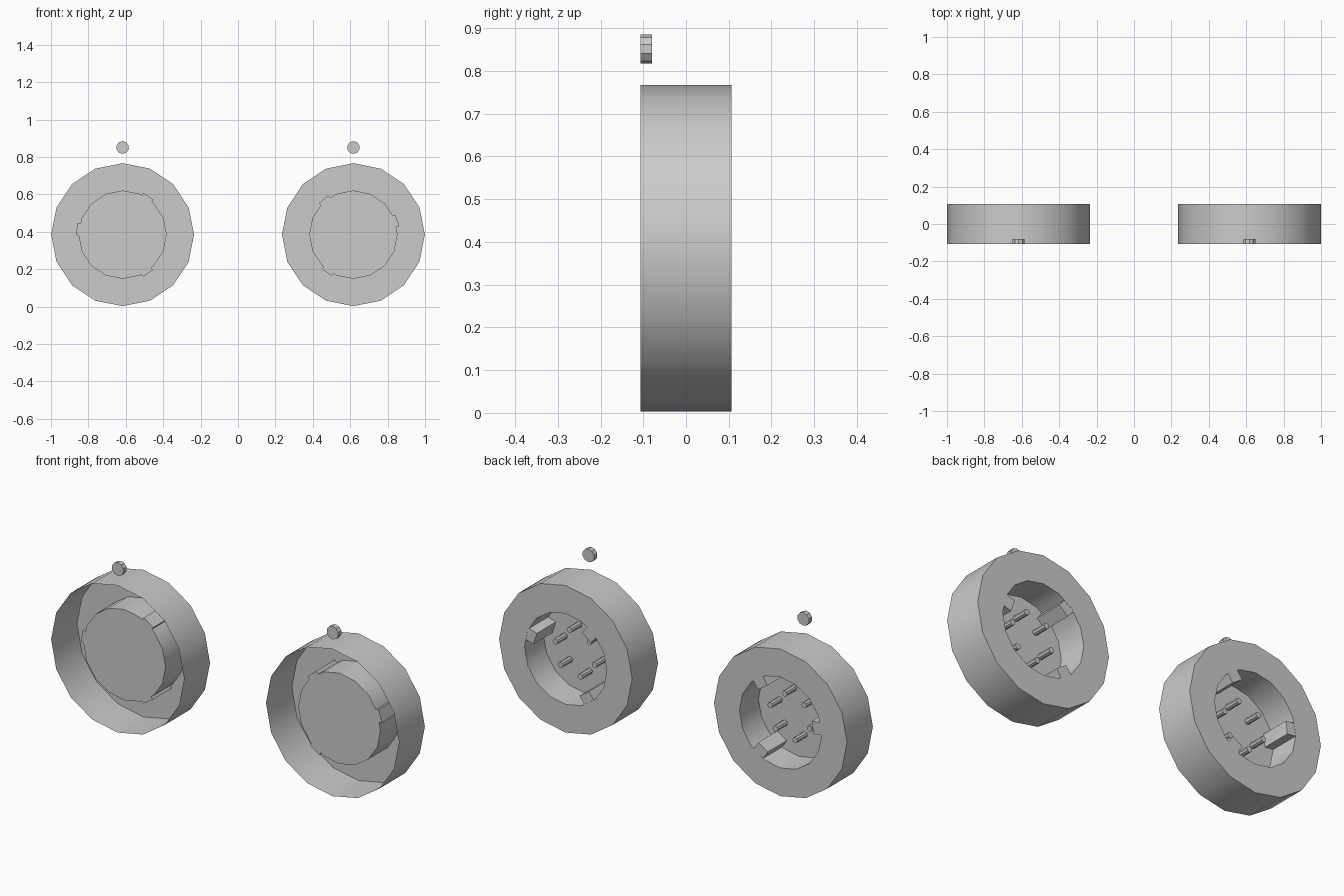
import bpy, bmesh, math
from mathutils import Matrix, Vector

if "Cube" in bpy.data.objects:
    bpy.data.objects.remove(bpy.data.objects["Cube"])

grey = bpy.data.materials.new("plain_grey")
grey.diffuse_color = (0.6, 0.6, 0.6, 1)
grey.use_nodes = True
grey.node_tree.nodes["Principled BSDF"].inputs["Base Color"].default_value = grey.diffuse_color

CENTRE_X, CENTRE_Z = 0.617, 0.385
OUTER_R, CUP_R = 0.382, 0.236
FRONT, BACK, FLOOR = -0.106, 0.106, -0.05


def finish(name, bm, x, z):
    mesh = bpy.data.meshes.new(name)
    bm.to_mesh(mesh)
    bm.free()
    ob = bpy.data.objects.new(name, mesh)
    bpy.context.collection.objects.link(ob)
    ob.location = (x, 0, z)
    mesh.materials.append(grey)
    bpy.ops.object.select_all(action='DESELECT')
    ob.select_set(True)
    bpy.context.view_layer.objects.active = ob
    bpy.ops.object.shade_smooth_by_angle(angle=math.radians(35))
    return ob


def ring(bm, radius, y, sides=16):
    return [bm.verts.new((radius * math.sin(2 * math.pi * i / sides), y,
                          radius * math.cos(2 * math.pi * i / sides)))
            for i in range(sides)]


def shell(name, profile, x):
    # thin turned shell: outer wall, back ring, cup wall, cup floor
    bm = bmesh.new()
    rings = [ring(bm, r, y) for r, y in profile]
    for a, b in zip(rings, rings[1:]):
        for i in range(len(a)):
            j = (i + 1) % len(a)
            bm.faces.new((a[i], a[j], b[j], b[i]))
    bm.faces.new(rings[-1])
    bmesh.ops.recalc_face_normals(bm, faces=bm.faces)
    finish(name, bm, x, CENTRE_Z)


def rod(name, radius, y0, y1, x, z, sides):
    bm = bmesh.new()
    a, b = ring(bm, radius, y0, sides), ring(bm, radius, y1, sides)
    for i in range(sides):
        j = (i + 1) % sides
        bm.faces.new((a[i], a[j], b[j], b[i]))
    bm.faces.new(a)
    bm.faces.new(b)
    bmesh.ops.recalc_face_normals(bm, faces=bm.faces)
    finish(name, bm, x, z)


def key_tab(name, angle, x):
    # block straddling the cup wall
    bm = bmesh.new()
    r0, r1, width = 0.185, 0.247, 0.065
    y0, y1 = FLOOR, BACK - 0.001
    m = (Matrix.Rotation(-math.radians(angle), 4, 'Y')
         @ Matrix.Translation(Vector(((r0 + r1) / 2, (y0 + y1) / 2, 0)))
         @ Matrix.Diagonal((r1 - r0, y1 - y0, width, 1)))
    bmesh.ops.create_cube(bm, size=1, matrix=m)
    finish(name, bm, x, CENTRE_Z)


for side, sign, tabs in (("left", -1, (56, 173, -57)), ("right", 1, (18, 130, 235))):
    x = sign * CENTRE_X
    shell(side + "_housing", [(OUTER_R, FRONT), (OUTER_R, BACK),
                              (CUP_R, BACK), (CUP_R, FLOOR)], x)
    for n, angle in enumerate(tabs):
        key_tab(f"{side}_key_tab_{n}", angle, x)
    # six contact pins standing on the cup floor
    for n in range(6):
        t = math.radians(15 + 60 * n)
        rod(f"{side}_pin_{n}", 0.015, FLOOR, 0.03,
            x + 0.117 * math.cos(t), CENTRE_Z + 0.117 * math.sin(t), 8)
    # marker button above the housing
    rod(side + "_button", 0.034, FRONT, -0.08, x, 0.851, 10)
